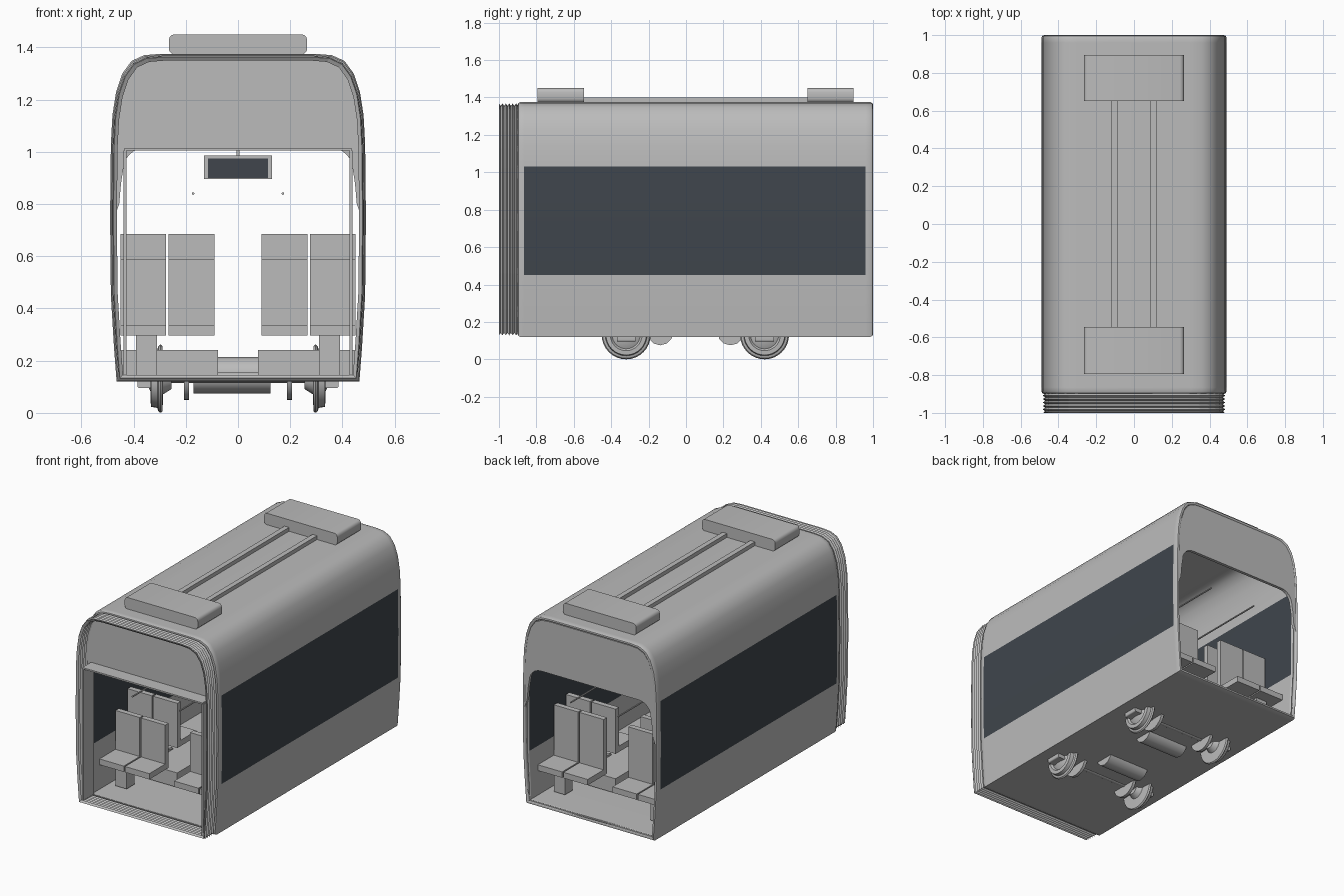
import bpy, bmesh, math
from mathutils import Matrix, Vector

old = bpy.data.objects.get("Cube")
if old:
    bpy.data.objects.remove(old, do_unlink=True)


def make_material(name, rgb):
    m = bpy.data.materials.new(name)
    m.use_nodes = True
    m.diffuse_color = (*rgb, 1)
    m.node_tree.nodes["Principled BSDF"].inputs["Base Color"].default_value = (*rgb, 1)
    return m


GREY = make_material("light grey", (0.5, 0.5, 0.5))
GLASS = make_material("dark glass", (0.05, 0.06, 0.073))


def finish(name, bm, mats=(GREY,), smooth=True):
    bmesh.ops.recalc_face_normals(bm, faces=bm.faces)
    mesh = bpy.data.meshes.new(name)
    bm.to_mesh(mesh)
    bm.free()
    for m in mats:
        mesh.materials.append(m)
    ob = bpy.data.objects.new(name, mesh)
    bpy.context.collection.objects.link(ob)
    if smooth:
        bpy.ops.object.select_all(action='DESELECT')
        ob.select_set(True)
        bpy.context.view_layer.objects.active = ob
        bpy.ops.object.shade_smooth_by_angle(angle=math.radians(35))
    return ob


def box(name, x, y, z, mat=GREY, bevel=0):
    """Box from three (low, high) ranges; bevel rounds the edges along y."""
    bm = bmesh.new()
    bmesh.ops.create_cube(bm, size=1)
    for v in bm.verts:
        v.co = Vector([(a + b) / 2 + c * (b - a) for c, (a, b) in zip(v.co, (x, y, z))])
    if bevel:
        edges = [e for e in bm.edges
                 if abs(e.verts[0].co.y - e.verts[1].co.y) > 0.01]
        bmesh.ops.bevel(bm, geom=edges, offset=bevel, segments=3, profile=0.5,
                        affect='EDGES')
    return finish(name, bm, (mat,), smooth=bool(bevel))


def lathe(name, profile, centre, segments=32):
    """Turn (x, radius) points about an axis along x."""
    bm = bmesh.new()
    rings = []
    for px, r in profile:
        rings.append([bm.verts.new((centre[0] + px,
                                    centre[1] + r * math.cos(t * math.tau / segments),
                                    centre[2] + r * math.sin(t * math.tau / segments)))
                      for t in range(segments)])
    bridge(bm, rings)
    bm.faces.new(rings[0])
    bm.faces.new(rings[-1])
    return finish(name, bm)


def bridge(bm, rings):
    for a, b in zip(rings, rings[1:]):
        for i in range(len(a)):
            j = (i + 1) % len(a)
            bm.faces.new((a[i], a[j], b[j], b[i]))


# Cross-section of the car
HALF = [(0.465, 0.12), (0.475, 0.25), (0.487, 0.45), (0.49, 0.75), (0.487, 1.03),
        (0.481, 1.14), (0.467, 1.23), (0.443, 1.3), (0.408, 1.348), (0.36, 1.37),
        (0.3, 1.375)]
SECTION = HALF + [(-x, z) for x, z in reversed(HALF)]
MID = 0.7475


def tube(name, stations):
    """Loft the cross-section along y; stations are (y, inset)."""
    bm = bmesh.new()
    rings = []
    for y, inset in stations:
        sx, sz = 1 - inset / 0.49, 1 - inset / 0.63
        rings.append([bm.verts.new((x * sx, y, MID + (z - MID) * sz)) for x, z in SECTION])
    bridge(bm, rings)
    return bm


# Body shell with window bands
W0, W1 = -0.865, 0.96
bm = tube("body", [(-0.9, 0.014), (-0.896, 0.005), (-0.886, 0), (W0, 0), (W1, 0),
                   (0.986, 0), (0.996, 0.005), (1, 0.014)])
for f in bm.faces:
    c = f.calc_center_median()
    if W0 < c.y < W1 and 0.45 < c.z < 1.03 and abs(c.x) > 0.4:
        f.material_index = 1
body = finish("body_shell", bm, (GREY, GLASS))
solid = body.modifiers.new("thickness", 'SOLIDIFY')
solid.thickness = 0.026
solid.offset = -1

# Pleated gangway bellows
pleats = 6
stations = []
for i in range(2 * pleats + 1):
    stations.append((-1 + 0.11 * i / (2 * pleats), 0.026 if i % 2 else 0.013))
bellows = finish("gangway_bellows", tube("bellows", stations), smooth=False)
solid = bellows.modifiers.new("thickness", 'SOLIDIFY')
solid.thickness = 0.006
solid.offset = -1


# End walls: header with rounded opening below
def end_wall(name, y0, y1):
    bm = bmesh.new()
    outer = [(x * 0.965, MID + (z - MID) * 0.967) for x, z in SECTION if z > 0.7]
    arch = [(0.455, 0.8), (0.448, 0.88)]
    for i in range(7):
        t = i * math.pi / 12
        arch.append((0.355 + 0.085 * math.cos(t), 0.93 + 0.085 * math.sin(t)))
    arch = [(-x, z) for x, z in arch] + [(x, z) for x, z in reversed(arch)]
    face = bm.faces.new([bm.verts.new((x, y0, z)) for x, z in outer + arch])
    new = bmesh.ops.extrude_face_region(bm, geom=[face])["geom"]
    bmesh.ops.translate(bm, vec=(0, y1 - y0, 0),
                        verts=[v for v in new if isinstance(v, bmesh.types.BMVert)])
    finish(name, bm, smooth=False)


end_wall("front_end_wall", -0.9, -0.88)
end_wall("back_end_wall", 0.975, 0.995)

# Gangway lining
box("gangway_lintel", (-0.435, 0.435), (-0.99, -0.88), (1.005, 1.015))
for side, s in (("left", 1), ("right", -1)):
    box(f"gangway_jamb_{side}", sorted((s * 0.428, s * 0.438)), (-0.99, -0.88), (0.145, 1.005))

# Roof pods and conduits
box("front_roof_pod", (-0.265, 0.265), (-0.795, -0.545), (1.373, 1.45), bevel=0.022)
box("back_roof_pod", (-0.265, 0.265), (0.65, 0.895), (1.373, 1.45), bevel=0.022)
for side, s in (("left", 1), ("right", -1)):
    box(f"roof_conduit_{side}", sorted((s * 0.085, s * 0.118)), (-0.55, 0.655), (1.37, 1.4))


# Seats: cushion, backrest and round-edged pedestal
def seat_pair(name, s, y, facing, base, top):
    """Pair on side s; y is the rear of the backrest, facing is -1 or 1."""
    for place, x0 in (("aisle", 0.09), ("window", 0.275)):
        x = sorted((s * x0, s * (x0 + 0.176)))
        box(f"{name}_{place}_cushion", x, sorted((y, y + facing * 0.2)),
            (base + 0.152, base + 0.19))
        box(f"{name}_{place}_backrest", x, sorted((y, y + facing * 0.035)),
            (base + 0.19, top))
    box(f"{name}_pedestal", sorted((s * 0.31, s * 0.39)),
        sorted((y + facing * 0.04, y + facing * 0.12)), (base, base + 0.155))


FLOOR, STEP = 0.145, 0.24
for side, s in (("left", 1), ("right", -1)):
    # Raised floor over the wheels
    box(f"platform_{side}", sorted((s * 0.077, s * 0.465)), (-0.52, 0.62), (FLOOR, STEP))
    seat_pair(f"front_seat_{side}", s, -0.59, -1, FLOOR, 0.59)
    seat_pair(f"front_inner_seat_{side}", s, -0.5, 1, STEP, 0.685)
    seat_pair(f"back_inner_seat_{side}", s, 0.6, -1, STEP, 0.685)
    seat_pair(f"back_seat_{side}", s, 0.69, 1, FLOOR, 0.665)
    # Ceiling grab rail
    lathe(f"grab_rail_{side}", [(-0.9, 0.005), (0.9, 0.005)], (0, 0, 0), 8).matrix_world = (
        Matrix.Translation((s * 0.172, 0.05, 0.84)) @ Matrix.Rotation(math.pi / 2, 4, 'Z'))

# Hanging display
box("display_case", (-0.13, 0.13), (0.03, 0.07), (0.895, 0.985))
box("display_hanger", (-0.005, 0.005), (0.045, 0.055), (0.98, 1.36))
for end, y in (("front", 0.027), ("back", 0.07)):
    box(f"display_screen_{end}", (-0.115, 0.115), (y, y + 0.003), (0.9, 0.975), GLASS)

# Running gear
WHEEL = [(-0.05, 0.04), (-0.018, 0.06), (-0.016, 0.125), (-0.008, 0.131), (0.0, 0.125),
         (0.004, 0.112), (0.028, 0.108), (0.03, 0.085), (0.018, 0.075), (0.035, 0.04)]
for end, y in (("front", -0.32), ("back", 0.42)):
    lathe(f"{end}_axle", [(-0.3, 0.02), (0.3, 0.02)], (0, y, 0.135), 16)
    inward = 1 if end == "front" else -1
    lathe(f"{end}_motor", [(-0.17, 0.07), (0.125, 0.07)], (0, y + inward * 0.182, 0.145), 12)
    for side, s in (("left", 1), ("right", -1)):
        lathe(f"{end}_wheel_{side}", [(s * x, r) for x, r in WHEEL], (s * 0.305, y, 0.131))
        lathe(f"{end}_brake_disc_{side}", [(-0.01, 0.095), (0.01, 0.095)],
              (s * 0.197, y, 0.145))
        box(f"{end}_axle_box_{side}", sorted((s * 0.33, s * 0.385)),
            (y - 0.05, y + 0.05), (0.095, 0.14), bevel=0.008)
